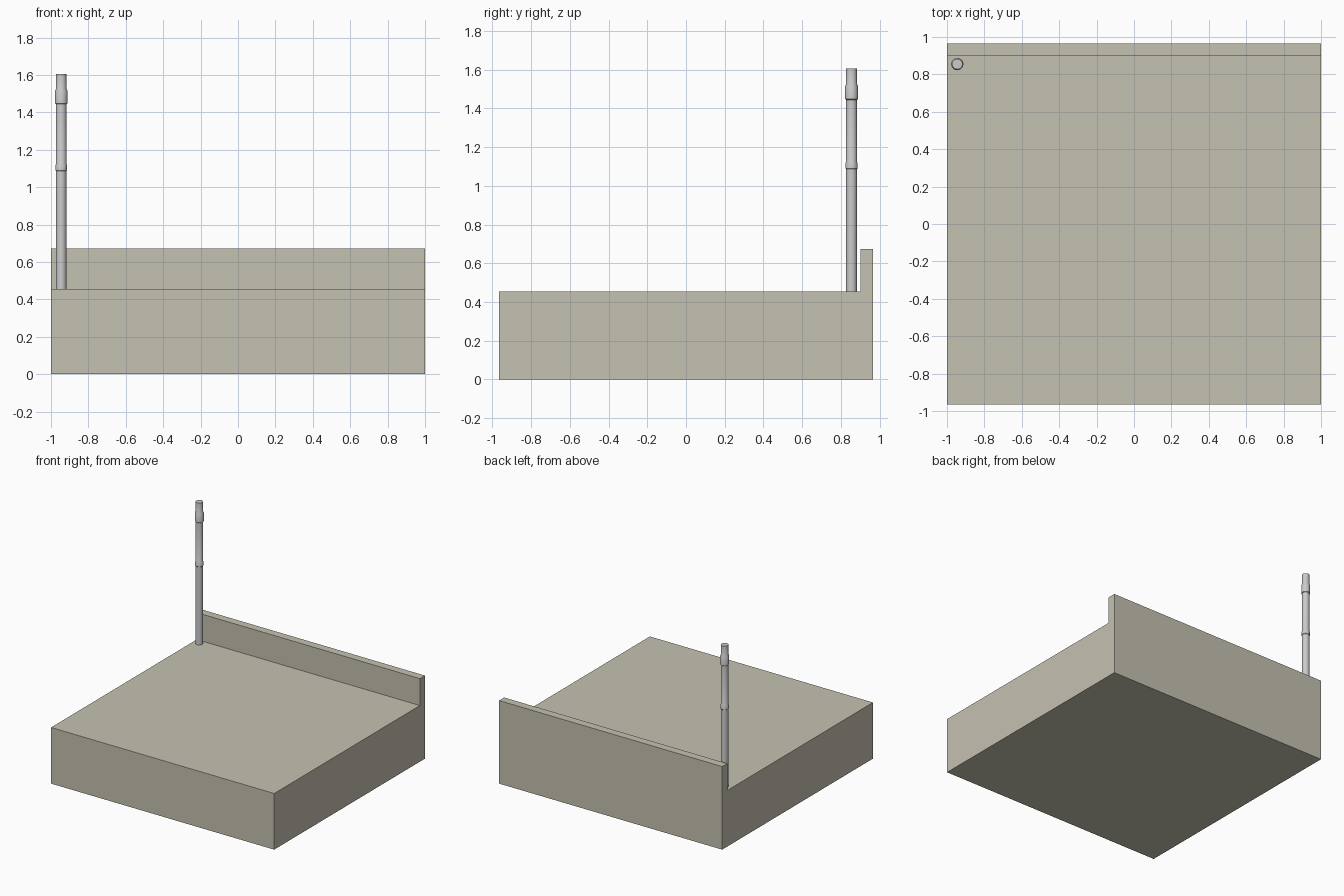
import bpy, bmesh, math

if "Cube" in bpy.data.objects:
    bpy.data.objects.remove(bpy.data.objects["Cube"])


def new_object(name, bm):
    bmesh.ops.recalc_face_normals(bm, faces=bm.faces[:])
    mesh = bpy.data.meshes.new(name)
    bm.to_mesh(mesh)
    bm.free()
    obj = bpy.data.objects.new(name, mesh)
    bpy.context.collection.objects.link(obj)
    return obj


def material(name, color):
    mat = bpy.data.materials.new(name)
    mat.diffuse_color = color
    mat.use_nodes = True
    mat.node_tree.nodes["Principled BSDF"].inputs["Base Color"].default_value = mat.diffuse_color
    return mat


# Roof block: side profile (y, z) with the raised parapet at the back
profile = [(-0.965, 0), (0.965, 0), (0.965, 0.673), (0.9, 0.673), (0.9, 0.455), (-0.965, 0.455)]
bm = bmesh.new()
face = bm.faces.new([bm.verts.new((-1, y, z)) for y, z in profile])
ext = bmesh.ops.extrude_face_region(bm, geom=[face])
moved = [v for v in ext["geom"] if isinstance(v, bmesh.types.BMVert)]
bmesh.ops.translate(bm, verts=moved, vec=(2, 0, 0))
roof = new_object("roof_block", bm)
roof.data.materials.append(material("warm_stone", (0.56, 0.54, 0.44, 1)))

# Vent pipe: turned profile (radius, height) with two joint collars
rings = [(0.028, 0.455), (0.028, 1.086), (0.031, 1.09), (0.031, 1.118), (0.028, 1.125),
         (0.028, 1.444), (0.033, 1.448), (0.033, 1.515), (0.028, 1.526), (0.028, 1.605)]
SIDES = 20
bm = bmesh.new()
loops = [[bm.verts.new((r * math.cos(math.tau * i / SIDES), r * math.sin(math.tau * i / SIDES), z))
          for i in range(SIDES)] for r, z in rings]
for low, high in zip(loops, loops[1:]):
    for i in range(SIDES):
        j = (i + 1) % SIDES
        bm.faces.new((low[i], low[j], high[j], high[i]))
bm.faces.new(loops[0])
bm.faces.new(loops[-1])
pipe = new_object("vent_pipe", bm)
pipe.location = (-0.945, 0.855, 0)

bpy.ops.object.select_all(action="DESELECT")
pipe.select_set(True)
bpy.context.view_layer.objects.active = pipe
bpy.ops.object.shade_smooth_by_angle(angle=math.radians(35))
